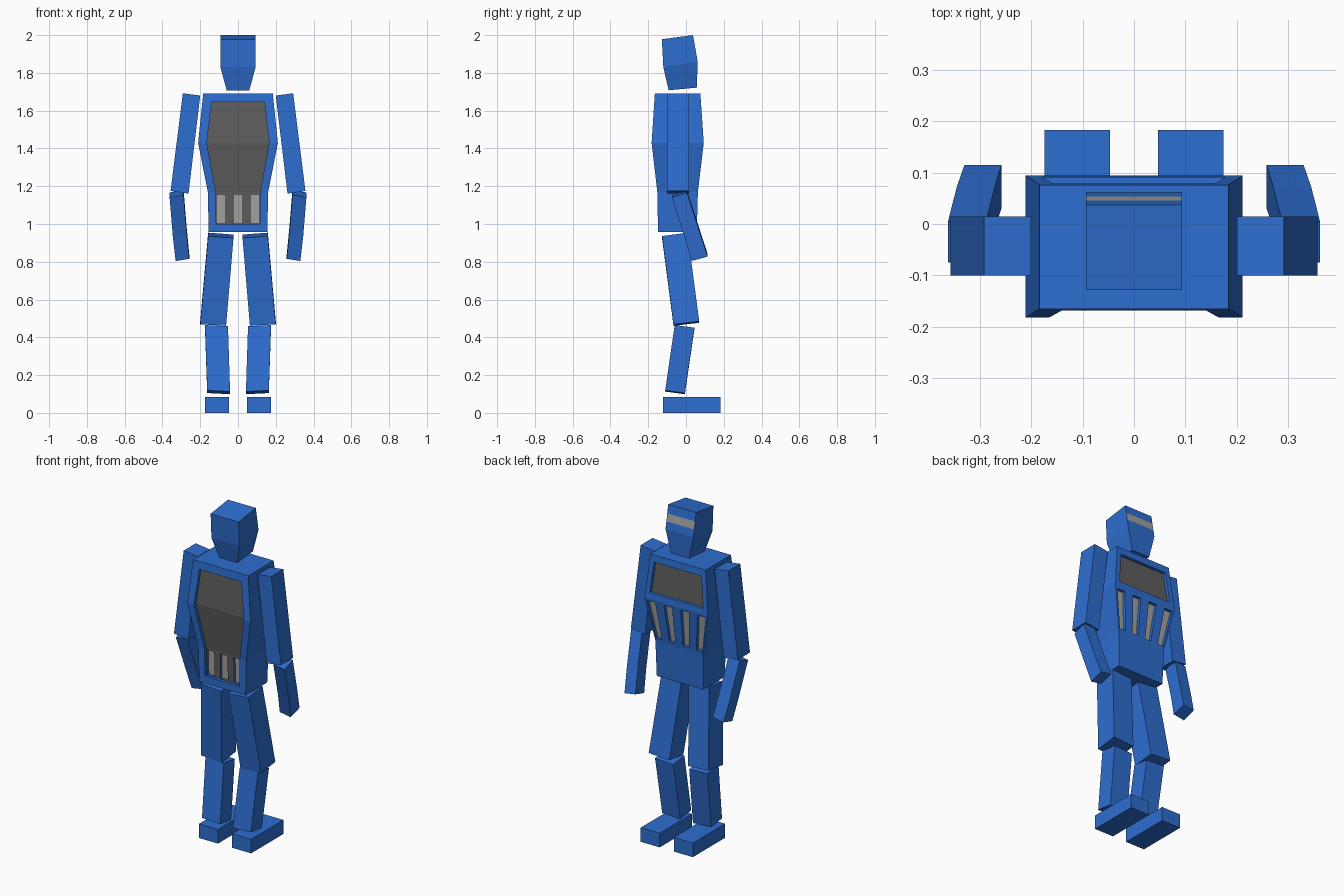
import bpy, bmesh
from mathutils import Vector

if "Cube" in bpy.data.objects:
    bpy.data.objects.remove(bpy.data.objects["Cube"])


def material(name, rgb):
    m = bpy.data.materials.new(name)
    m.diffuse_color = (*rgb, 1)
    m.use_nodes = True
    m.node_tree.nodes["Principled BSDF"].inputs["Base Color"].default_value = m.diffuse_color
    return m


MATS = [material("blue", (0.027, 0.155, 0.63)),
        material("dark_grey", (0.11, 0.11, 0.11)),
        material("light_grey", (0.36, 0.36, 0.35))]


def ring(x0, x1, y0, y1, z, tx=0, ty=0):
    """Four-sided cross-section, optionally tilted towards +x / +y."""
    return [Vector((x0, y0, z - tx - ty)), Vector((x1, y0, z + tx - ty)),
            Vector((x1, y1, z + tx + ty)), Vector((x0, y1, z - tx + ty))]


def loft(name, rings, paint=None):
    """Join cross-sections; paint maps a segment to the colour of its third side."""
    bm = bmesh.new()
    rows = [[bm.verts.new(p) for p in r] for r in rings]
    for s, (a, b) in enumerate(zip(rows, rows[1:])):
        for i in range(4):
            j = (i + 1) % 4
            f = bm.faces.new((a[i], a[j], b[j], b[i]))
            if i == 2 and paint:
                f.material_index = paint.get(s, 0)
    bm.faces.new(rows[0])
    bm.faces.new(rows[-1])
    bmesh.ops.recalc_face_normals(bm, faces=bm.faces)
    me = bpy.data.meshes.new(name)
    bm.to_mesh(me)
    bm.free()
    for m in MATS:
        me.materials.append(m)
    ob = bpy.data.objects.new(name, me)
    bpy.context.collection.objects.link(ob)
    return ob


def pair(name, *sections):
    """A limb part on both sides of the body."""
    for side, sx in (("right", 1), ("left", -1)):
        rings = [[Vector((p.x * sx, p.y, p.z)) for p in ring(*s)] for s in sections]
        loft(f"{side}_{name}", rings)


# Torso: half width, -y side, +y side, height
TORSO = [(0.184, -0.165, 0.076, 1.692), (0.211, -0.182, 0.094, 1.43),
         (0.16, -0.152, 0.063, 1.17), (0.155, -0.148, 0.057, 0.957)]
torso = loft("torso", [ring(-w, w, a, b, z) for w, a, b, z in TORSO])


def surface(z, side):
    k = 2 if side > 0 else 1
    for a, b in zip(TORSO, TORSO[1:]):
        if z >= b[3]:
            break
    t = (a[3] - z) / (a[3] - b[3])
    return a[k] + (b[k] - a[k]) * t


def recess(name, rows, side, depth, colour):
    """Cut a recess with a coloured floor; rows are (x left, x right, z)."""
    rings = []
    for x0, x1, z in rows:
        y = surface(z, side)
        rings.append(ring(x0, x1, y + side * 0.05, y - side * depth, z))
    cutter = loft(name + "_cutter", rings, {i: colour for i in range(len(rows))})
    cutter.hide_render = True
    cutter.hide_set(True)
    mod = torso.modifiers.new(name, 'BOOLEAN')
    mod.operation = 'DIFFERENCE'
    mod.solver = 'EXACT'
    mod.object = cutter


# Large panel with three vents on the -y side
recess("back_panel", [(-0.14, 0.14, 1.645), (-0.165, 0.165, 1.43),
                      (-0.118, 0.118, 1.17), (-0.115, 0.115, 1.0)], -1, 0.018, 1)
for i in (-1, 0, 1):
    c = i * 0.089
    recess("back_vent", [(c - 0.024, c + 0.024, 1.155), (c - 0.024, c + 0.024, 1.003)],
           -1, 0.032, 2)

# Chest panel and four tapering slots on the +y side
recess("chest_panel", [(-0.158, 0.158, 1.65), (-0.178, 0.178, 1.465)], 1, 0.018, 1)
for i in (-1.5, -0.5, 0.5, 1.5):
    a, b = i * 0.112, i * 0.09
    recess("chest_slot", [(a - 0.027, a + 0.027, 1.415), (b - 0.02, b + 0.02, 1.19)],
           1, 0.018, 2)

# Head with a light visor band on the +y face
crown = (0.093, -0.128, 0.037, 1.989, 0.011)
brow = (0.093, -0.12, 0.062, 1.845, 0.015)
chin = (0.06, -0.092, 0.057, 1.715, 0.007)


def between(t):
    return tuple(a + (b - a) * t for a, b in zip(crown, brow))


loft("head", [ring(-w, w, a, b, z, 0, ty)
              for w, a, b, z, ty in (crown, between(0.36), between(0.68), brow, chin)],
     {1: 2})

# Arms
pair("upper_arm", (0.2, 0.292, -0.1, 0.015, 1.686, 0.006),
     (0.262, 0.357, -0.1, 0.015, 1.168, 0.007))
pair("forearm", (0.288, 0.362, -0.075, 0.005, 1.16, -0.006, 0.013),
     (0.271, 0.345, -0.008, 0.072, 0.952, -0.007, 0.013))
pair("hand", (0.271, 0.345, -0.008, 0.072, 0.952, -0.007, 0.013),
     (0.258, 0.33, 0.03, 0.115, 0.822, -0.006, 0.012))

# Legs
pair("thigh", (0.024, 0.158, -0.127, 0.008, 0.94, 0.005, 0.009),
     (0.063, 0.2, -0.066, 0.07, 0.473, 0.004, 0.008))
pair("shin", (0.053, 0.175, -0.06, 0.045, 0.455, 0.003, -0.007),
     (0.042, 0.163, -0.11, -0.006, 0.109, 0.003, -0.007))
pair("foot", (0.047, 0.174, -0.123, 0.183, 0.085), (0.047, 0.174, -0.123, 0.183, 0))
